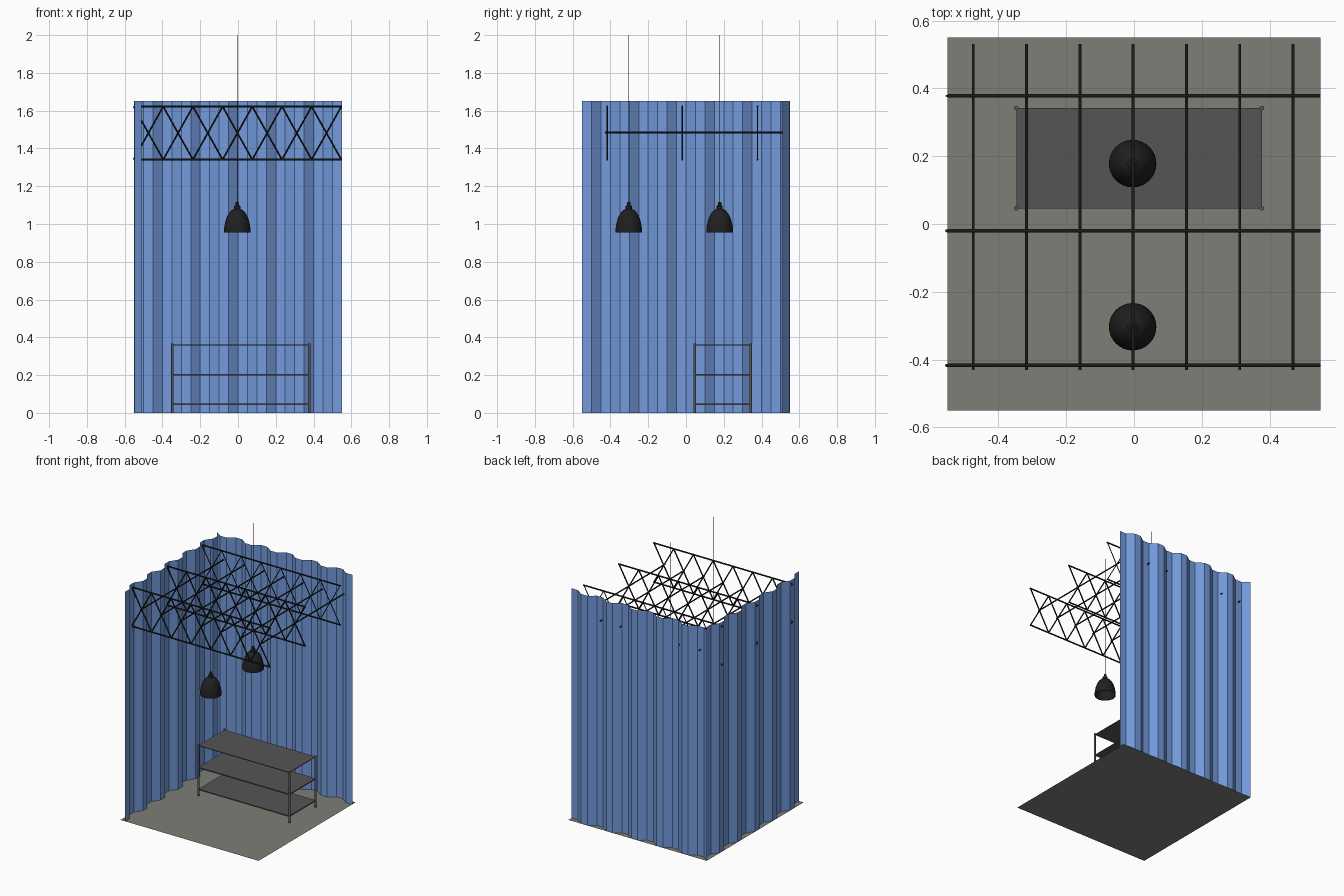
import bpy, bmesh, math
from mathutils import Vector

if "Cube" in bpy.data.objects:
    bpy.data.objects.remove(bpy.data.objects["Cube"])


def material(name, rgb):
    m = bpy.data.materials.new(name)
    m.diffuse_color = (*rgb, 1)
    m.use_nodes = True
    m.node_tree.nodes["Principled BSDF"].inputs["Base Color"].default_value = m.diffuse_color
    return m


BLUE = material("wall blue", (0.175, 0.33, 0.73))
FLOOR = material("floor grey", (0.21, 0.21, 0.185))
BLACK = material("truss black", (0.012, 0.012, 0.012))
LAMP = material("lamp black", (0.014, 0.014, 0.014))
SHELF = material("shelf grey", (0.09, 0.09, 0.09))
POST = material("post grey", (0.10, 0.10, 0.10))


def finish(name, bm, mat, smooth=False):
    me = bpy.data.meshes.new(name)
    bm.normal_update()
    bm.to_mesh(me)
    bm.free()
    me.materials.append(mat)
    ob = bpy.data.objects.new(name, me)
    bpy.context.collection.objects.link(ob)
    if smooth:
        bpy.ops.object.select_all(action='DESELECT')
        ob.select_set(True)
        bpy.context.view_layer.objects.active = ob
        bpy.ops.object.shade_smooth_by_angle(angle=math.radians(40))
    return ob


def add_rod(bm, a, b, r, sides=10):
    a, b = Vector(a), Vector(b)
    d = b - a
    ret = bmesh.ops.create_cone(bm, cap_ends=True, segments=sides,
                                radius1=r, radius2=r, depth=d.length)
    rot = Vector((0, 0, 1)).rotation_difference(d).to_matrix()
    for v in ret["verts"]:
        v.co = rot @ v.co + (a + b) / 2


def box(name, lo, hi, mat):
    bm = bmesh.new()
    for v in bmesh.ops.create_cube(bm, size=1)["verts"]:
        v.co = Vector([(l + h) / 2 + c * (h - l) for c, l, h in zip(v.co, lo, hi)])
    return finish(name, bm, mat)


# corrugated sheet: trapezoid wave with 0.05 steps, swept upward
H, NEAR, FAR = 1.65, 0.512, 0.548


def corrugated(name, pattern, place):
    bm = bmesh.new()
    cols = []
    for i in range(23):
        x, y = place(-0.55 + 0.05 * i, pattern[i % 4])
        cols.append([bm.verts.new((x, y, z)) for z in (0, H)])
    for p, q in zip(cols, cols[1:]):
        bm.faces.new((p[0], q[0], q[1], p[1]))
    return finish(name, bm, BLUE)


corrugated("back_wall", (FAR, NEAR, NEAR, FAR), lambda t, d: (t, d))
corrugated("left_wall", (NEAR, NEAR, FAR, FAR), lambda t, d: (-d, t))

# floor sheet
bm = bmesh.new()
bmesh.ops.create_grid(bm, x_segments=1, y_segments=1, size=0.55)
finish("floor", bm, FLOOR)

# ceiling trusses: two chords and an X in each of seven panels
TOP, LOW, N = 1.622, 1.341, 7
STEP = 1.1 / N
for name, y, r in (("front_truss", -0.417, 0.0045),
                   ("middle_truss", -0.02, 0.0045),
                   ("back_truss", 0.378, 0.003)):
    bm = bmesh.new()
    for z in (TOP, LOW):
        add_rod(bm, (-0.55, y, z), (0.55, y, z), 0.0052)
    for i in range(N):
        x0 = -0.553 + i * STEP
        x1 = min(x0 + STEP, 0.55)
        add_rod(bm, (x0, y, LOW), (x1, y, TOP), r, 8)
        add_rod(bm, (x0, y, TOP), (x1, y, LOW), r, 8)
    finish(name, bm, BLACK, True)

# cross rods through the middle of each X
bm = bmesh.new()
for i in range(N):
    x = -0.474 + i * STEP
    add_rod(bm, (x, -0.43, 1.484), (x, 0.531, 1.484), 0.0045)
finish("cross_rods", bm, BLACK, True)


# pendant lamps: lathed shell with an open underside, plus cord
def lamp(prefix, x, y):
    profile = [(0.0, 1.068), (0.022, 1.064), (0.046, 1.035), (0.060, 1.0),
               (0.066, 0.956), (0.070, 0.956), (0.0695, 0.978), (0.064, 1.01),
               (0.056, 1.036), (0.044, 1.058), (0.030, 1.073), (0.016, 1.08),
               (0.016, 1.096), (0.009, 1.1), (0.009, 1.115), (0.0, 1.117)]
    bm = bmesh.new()
    vs = [bm.verts.new((r, 0, z)) for r, z in profile]
    es = [bm.edges.new(p) for p in zip(vs, vs[1:])]
    bmesh.ops.spin(bm, geom=vs + es, cent=(0, 0, 0), axis=(0, 0, 1),
                   angle=math.tau, steps=32)
    bmesh.ops.remove_doubles(bm, verts=bm.verts, dist=1e-5)
    bmesh.ops.recalc_face_normals(bm, faces=bm.faces)
    bmesh.ops.translate(bm, verts=bm.verts, vec=(x, y, 0))
    finish(prefix + "_lamp_shade", bm, LAMP, True)
    bm = bmesh.new()
    add_rod(bm, (x, y, 1.11), (x, y, 2.0), 0.0017, 8)
    finish(prefix + "_lamp_cord", bm, LAMP, True)


lamp("front", -0.004, -0.303)
lamp("back", -0.004, 0.178)

# shelf unit: three boards on four posts
X0, X1, Y0, Y1 = -0.347, 0.377, 0.046, 0.342
for name, z, t in (("bottom_shelf", 0.045, 0.008), ("middle_shelf", 0.202, 0.008),
                   ("top_shelf", 0.36, 0.005)):
    box(name, (X0, Y0, z - t / 2), (X1, Y1, z + t / 2), SHELF)
for side, x in (("left", X0), ("right", X1)):
    for end, y in (("front", Y0), ("back", Y1)):
        bm = bmesh.new()
        add_rod(bm, (x, y, 0), (x, y, 0.368), 0.0068, 16)
        finish(f"{end}_{side}_post", bm, POST, True)
